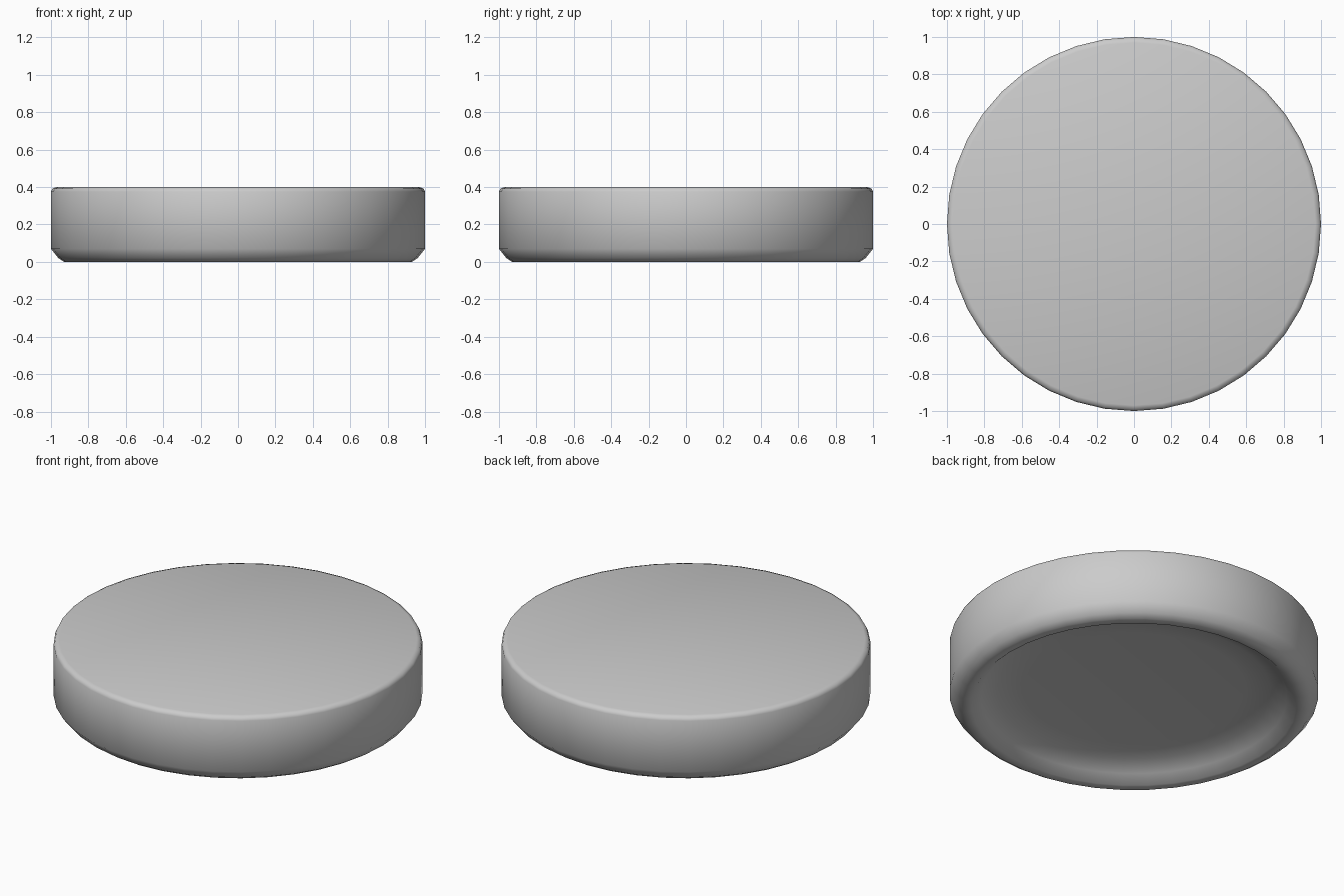
import bpy, bmesh, math

if "Cube" in bpy.data.objects:
    bpy.data.objects.remove(bpy.data.objects["Cube"])

SIDES = 40


def lathe(name, profile):
    """Spin an (r, z) profile round the z axis and cap both ends."""
    bm = bmesh.new()
    rings = [[bm.verts.new((r * math.cos(2 * math.pi * i / SIDES),
                            r * math.sin(2 * math.pi * i / SIDES), z))
              for i in range(SIDES)] for r, z in profile]
    for a, b in zip(rings, rings[1:]):
        for i in range(SIDES):
            j = (i + 1) % SIDES
            bm.faces.new((a[i], a[j], b[j], b[i]))
    bm.faces.new(rings[0])
    bm.faces.new(rings[-1])
    bmesh.ops.recalc_face_normals(bm, faces=bm.faces)
    mesh = bpy.data.meshes.new(name)
    bm.to_mesh(mesh)
    bm.free()
    obj = bpy.data.objects.new(name, mesh)
    bpy.context.collection.objects.link(obj)
    bpy.context.view_layer.objects.active = obj
    obj.select_set(True)
    bpy.ops.object.shade_smooth_by_angle(angle=math.radians(50))
    return obj


# Disc: dished underside, narrow foot, chamfer, straight wall, rounded top edge
lathe("round_disc", [
    (0.60, 0.10), (0.74, 0.085), (0.83, 0.045), (0.88, 0.0),
    (0.93, 0.0), (0.96, 0.02), (1.0, 0.07),
    (1.0, 0.375), (0.992, 0.392), (0.97, 0.40),
])
